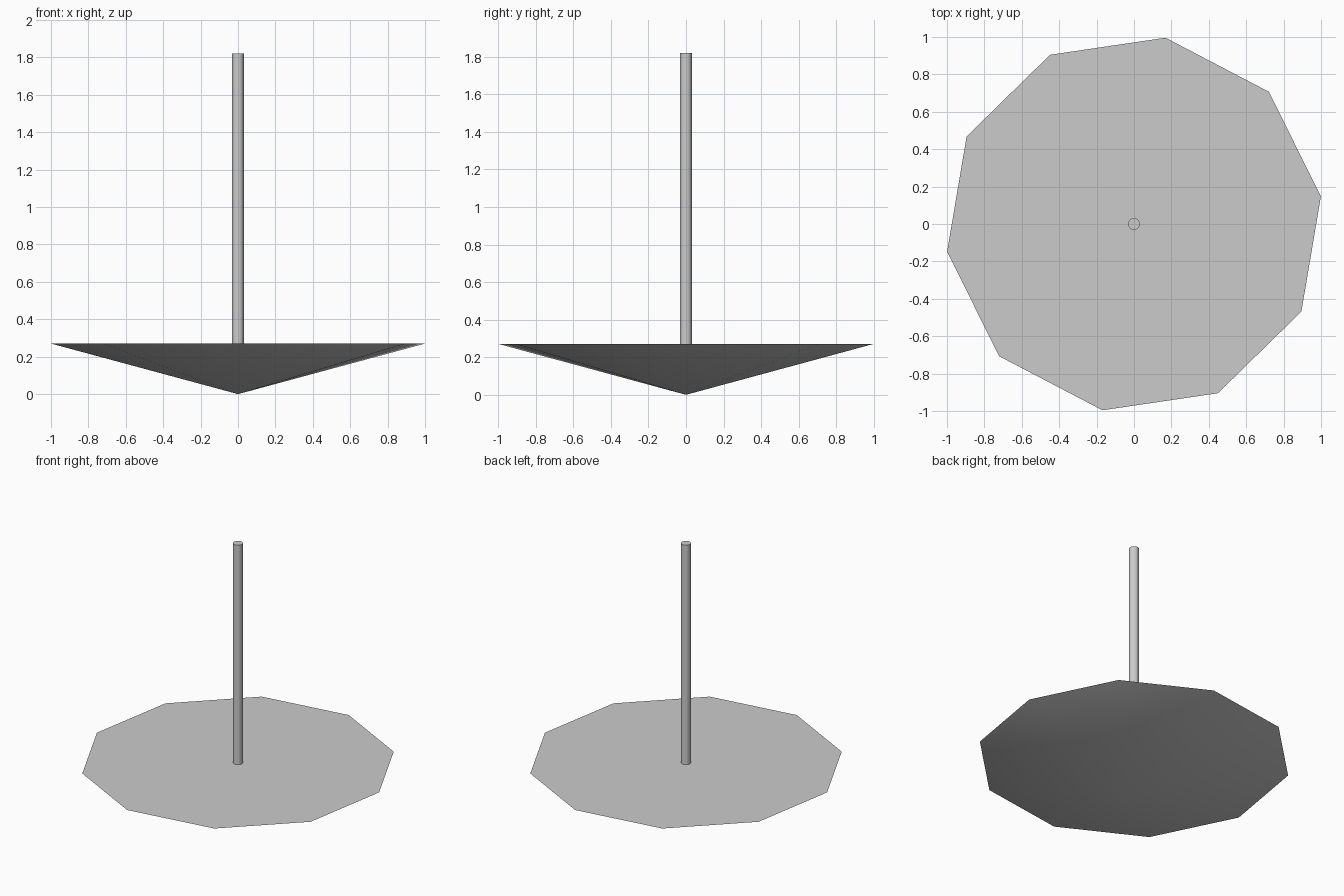
import bpy
import math

cube = bpy.data.objects.get("Cube")
if cube:
    bpy.data.objects.remove(cube, do_unlink=True)

RIM_R, RIM_Z = 1.01, 0.27
POLE_R, POLE_TOP = 0.032, 1.82

grey = bpy.data.materials.new("plain_grey")
grey.use_nodes = True
colour = (0.6, 0.6, 0.6, 1.0)
grey.diffuse_color = colour
grey.node_tree.nodes["Principled BSDF"].inputs["Base Color"].default_value = colour


def finish(name, smooth_angle):
    obj = bpy.context.object
    obj.name = name
    obj.data.materials.append(grey)
    # Bake rotation into the mesh so its axes stay clean
    bpy.ops.object.transform_apply(location=False, rotation=True, scale=False)
    bpy.ops.object.shade_smooth_by_angle(angle=math.radians(smooth_angle))
    return obj


# Shallow ten-sided cone, tip down, with a flat cap on top
bpy.ops.mesh.primitive_cone_add(vertices=10, radius1=0, radius2=RIM_R, depth=RIM_Z,
                                end_fill_type='NGON', location=(0, 0, RIM_Z / 2),
                                rotation=(0, 0, math.radians(8.4 - 90 + 72)))
canopy = finish("canopy", 30)

# Turn the rim so that one corner sits 8.4 degrees above +x
corner = max((v.co for v in canopy.data.vertices if v.co.z > 0), key=lambda c: c.x)
canopy.rotation_euler.z = math.radians(8.4) - math.atan2(corner.y, corner.x)
bpy.ops.object.transform_apply(location=False, rotation=True, scale=False)

# Slim upright pole standing on the cap
bpy.ops.mesh.primitive_cylinder_add(vertices=16, radius=POLE_R, depth=POLE_TOP - RIM_Z,
                                    location=(0, 0, (POLE_TOP + RIM_Z) / 2))
finish("pole", 15)
